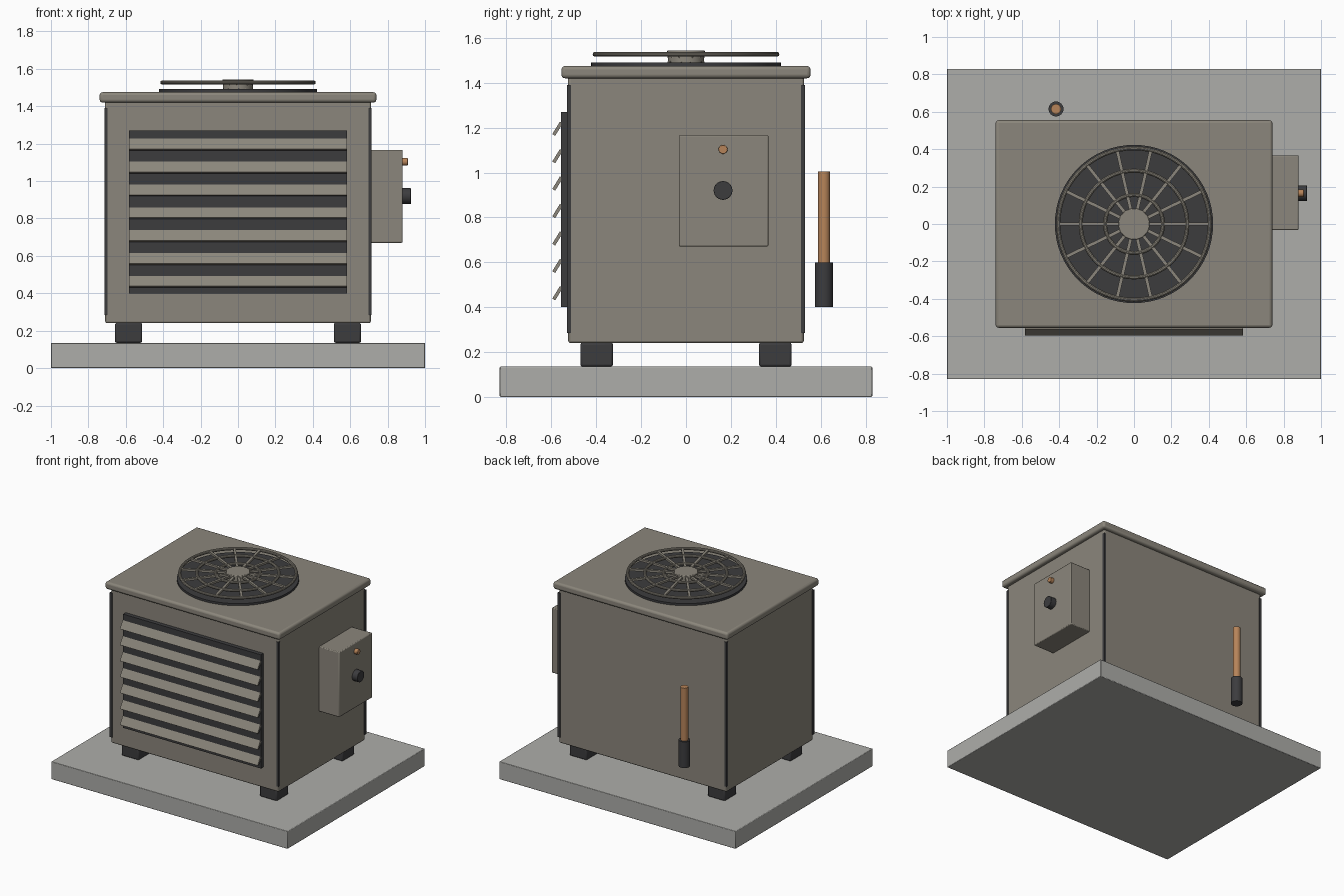
import bpy, math
from mathutils import Matrix

if "Cube" in bpy.data.objects:
    bpy.data.objects.remove(bpy.data.objects["Cube"])

def mat(name, c):
    m = bpy.data.materials.new(name)
    m.diffuse_color = (*c, 1)
    m.use_nodes = True
    m.node_tree.nodes["Principled BSDF"].inputs["Base Color"].default_value = m.diffuse_color
    return m

BODY = mat("warm grey metal", (0.26, 0.24, 0.20))
DARK = mat("dark rubber", (0.045, 0.045, 0.048))
SLAB = mat("concrete", (0.42, 0.42, 0.40))
COPPER = mat("copper", (0.47, 0.23, 0.10))

def finish(o, name, m, bevel=0, segs=2):
    o.name = name
    o.data.materials.append(m)
    if bevel:
        b = o.modifiers.new("bevel", "BEVEL")
        b.width, b.segments, b.limit_method = bevel, segs, 'ANGLE'
    bpy.ops.object.shade_smooth_by_angle(angle=math.radians(35))
    return o

def box(name, m, x0, x1, y0, y1, z0, z1, bevel=0, segs=2):
    bpy.ops.mesh.primitive_cube_add(size=1, location=((x0+x1)/2, (y0+y1)/2, (z0+z1)/2))
    o = bpy.context.object
    o.data.transform(Matrix.Diagonal((x1-x0, y1-y0, z1-z0, 1)))
    return finish(o, name, m, bevel, segs)

def cyl(name, m, r, h, loc, axis='Z', n=32, bevel=0, r2=None):
    bpy.ops.mesh.primitive_cone_add(vertices=n, radius1=r, radius2=r if r2 is None else r2, depth=h,
                                    location=loc, rotation=(0, math.pi/2, 0) if axis == 'X' else (0, 0, 0))
    return finish(bpy.context.object, name, m, bevel)

# base slab, cabinet, lid
box("base_slab", SLAB, -1, 1, -.83, .83, 0, .135, .004)
box("cabinet", BODY, -.71, .71, -.525, .525, .24, 1.43, .01)
box("lid", BODY, -.74, .74, -.555, .555, 1.42, 1.475, .016, 3)

# feet and dark corner strips
for sx in (-1, 1):
    for sy in (-1, 1):
        x, y = sx*.585, sy*.398
        box("foot", DARK, x-.073, x+.073, y-.073, y+.073, .135, .242, .01)
        x, y = sx*.706, sy*.521
        box("corner_strip", DARK, x-.009, x+.009, y-.009, y+.009, .285, 1.39)

# front louvre: dark backing with tilted slats
box("louvre_backing", DARK, -.583, .583, -.556, -.52, .40, 1.27)
for i in range(7):
    s = box("louvre_slat", BODY, -.583, .583, -.58, -.565, -.0325, .0325)
    s.location.z = 1.195 - .1222*i
    s.rotation_euler.x = -.55

# control box with knob and indicator
box("control_box", BODY, .705, .88, -.032, .367, .67, 1.167, .006)
cyl("control_knob", DARK, .042, .06, (.895, .165, .92), 'X', 24, .003)
cyl("indicator", COPPER, .02, .04, (.888, .165, 1.103), 'X', 20, .003)

# rear pipe and sleeve
cyl("pipe", COPPER, .027, .58, (-.417, .615, .715), n=24)
cyl("pipe_sleeve", DARK, .04, .2, (-.417, .615, .5), n=24)

# fan well and motor
cyl("fan_well", DARK, .423, .022, (0, 0, 1.48), n=64)
cyl("fan_motor", BODY, .08, .04, (0, 0, 1.505))

# pitched fan blades
for i in range(5):
    b = box("fan_blade", BODY, .05, .19, -.045, .045, -.003, .003)
    b.data.transform(b.matrix_world.inverted() @ Matrix.Identity(4))
    b.data.transform(Matrix.Translation((.12, 0, 0)))
    b.data.transform(Matrix.Rotation(.25, 4, 'X'))
    b.location = (0, 0, 1.503)
    b.rotation_euler.z = i*math.tau/5 + .3

# guard: rings, spokes, cap
for r in (.405, .285, .155):
    bpy.ops.mesh.primitive_torus_add(major_radius=r, minor_radius=.011, major_segments=64,
                                     minor_segments=10, location=(0, 0, 1.527))
    finish(bpy.context.object, "guard_ring", BODY)
for i in range(14):
    s = box("guard_spoke", BODY, .07, .405, -.009, .009, -.008, .008)
    s.data.transform(Matrix.Translation((.2375, 0, 0)))
    s.location = (0, 0, 1.527)
    s.rotation_euler.z = i*math.tau/14
cyl("guard_cap", BODY, .084, .026, (0, 0, 1.531), n=32, bevel=.004)
